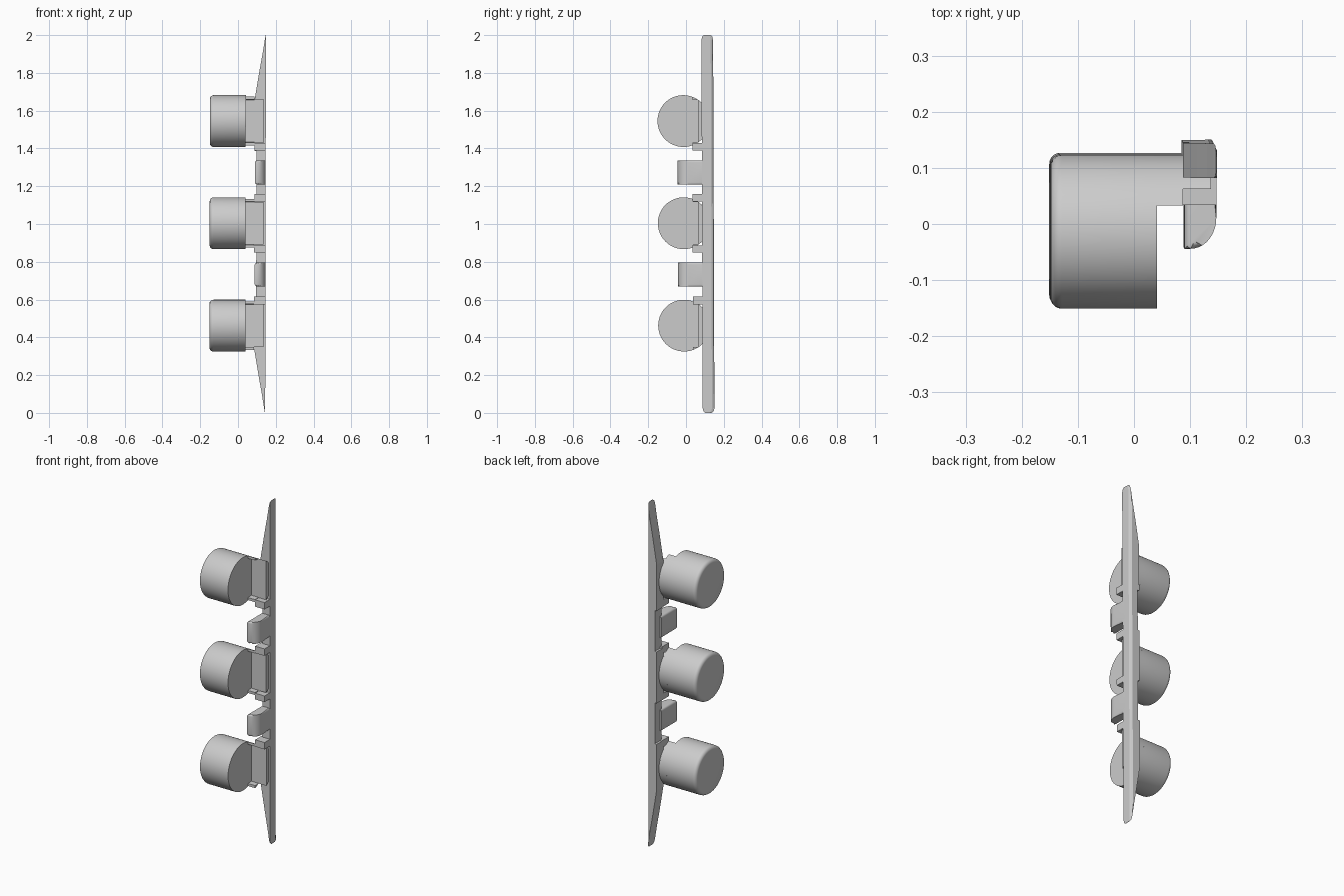
import bpy, bmesh, math
from mathutils import Matrix

cube = bpy.data.objects.get("Cube")
if cube:
    bpy.data.objects.remove(cube, do_unlink=True)

grey = bpy.data.materials.new("plain_grey")
grey.use_nodes = True
colour = (0.6, 0.6, 0.6, 1)
grey.diffuse_color = colour
grey.node_tree.nodes["Principled BSDF"].inputs["Base Color"].default_value = colour


def finish(name, bm, smooth=False):
    """Lean the part slightly with the whole assembly and make its object."""
    for v in bm.verts:
        lean = v.co.z - 1
        v.co.x += 0.002 * lean
        v.co.y -= 0.0035 * lean
    bmesh.ops.recalc_face_normals(bm, faces=bm.faces)
    mesh = bpy.data.meshes.new(name)
    bm.to_mesh(mesh)
    bm.free()
    mesh.materials.append(grey)
    ob = bpy.data.objects.new(name, mesh)
    bpy.context.collection.objects.link(ob)
    if smooth:
        bpy.ops.object.select_all(action="DESELECT")
        ob.select_set(True)
        bpy.context.view_layer.objects.active = ob
        bpy.ops.object.shade_smooth_by_angle(angle=math.radians(35))
    return ob


def loft(rings):
    """Skin closed rings of points and cap both ends."""
    bm = bmesh.new()
    loops = [[bm.verts.new(p) for p in ring] for ring in rings]
    n = len(loops[0])
    for a, b in zip(loops, loops[1:]):
        for i in range(n):
            j = (i + 1) % n
            bm.faces.new((a[i], a[j], b[j], b[i]))
    bm.faces.new(loops[0])
    bm.faces.new(loops[-1])
    return bm


def box(name, x, y, z):
    ring = [(x[0], y[0]), (x[1], y[0]), (x[1], y[1]), (x[0], y[1])]
    finish(name, loft([[(px, py, h) for px, py in ring] for h in z]))


# Long tapered rail: height, inner edge, narrowing at the tip
OUT, FRONT, BACK = 0.146, 0.085, 0.147
half = [(0, 0.1445, 0.014), (0.008, 0.143, 0.004), (0.025, 0.14, 0),
        (0.1, 0.128, 0), (0.2, 0.11, 0), (0.345, 0.086, 0),
        (0.613, 0.086, 0), (0.614, 0.097, 0), (0.85, 0.097, 0), (0.851, 0.086, 0)]
stations = half + [(2 - z, x, s) for z, x, s in reversed(half)]
rings = []
for z, xin, s in stations:
    f, b = FRONT + s, BACK - s
    rings.append([(xin, f, z), (OUT, f, z), (OUT, b - 0.013, z),
                  (max(xin, OUT - 0.004), b - 0.005, z),
                  (max(xin, OUT - 0.012), b, z), (xin, b, z)])
finish("rail", loft(rings))

# Round knobs with a notched neck joining each to the rail
R, CY = 0.137, -0.012
for tag, cz in (("lower", 0.462), ("middle", 1.004), ("upper", 1.545)):
    bm = bmesh.new()
    place = Matrix.Translation((-0.055, CY, cz)) @ Matrix.Rotation(math.pi / 2, 4, "Y")
    bmesh.ops.create_cone(bm, cap_ends=True, segments=72, radius1=R, radius2=R,
                          depth=0.19, matrix=place)
    rim = [e for e in bm.edges if all(v.co.x < -0.1 for v in e.verts)]
    bmesh.ops.bevel(bm, geom=rim, offset=0.02, segments=5, profile=0.5, affect="EDGES")
    finish(tag + "_knob", bm, True)

    def segment(front):
        a = math.acos((front - CY) / R)
        return [(CY + R * math.cos(t), cz + R * math.sin(t))
                for t in (a * (i / 12 - 1) for i in range(25))]

    lipped = segment(0.035) + [(0.035, cz + 0.114), (0.065, cz + 0.112),
                               (0.065, cz - 0.112), (0.035, cz - 0.114)]
    for part, prof, x in (("neck", lipped, (0.038, 0.086)),
                          ("neck_root", segment(0.065), (0.084, 0.136))):
        finish(tag + "_" + part, loft([[(h, y, z) for y, z in prof] for h in x]), True)

# Ledges on the rail beside the knobs
for i, z in enumerate(((0.575, 0.615), (0.85, 0.886), (1.12, 1.16), (1.39, 1.43))):
    box("ledge_%d" % (i + 1), (0.086, OUT), (0.035, 0.1), z)

# Buttons between the knobs, rounded toward the outer side
outline = [(0.089, 0.1), (0.089, -0.043)]
outline += [(0.1 + 0.046 * math.sin(t), 0.012 - 0.055 * math.cos(t))
            for t in (math.pi / 2 * i / 10 for i in range(11))]
outline.append((OUT, 0.1))
for tag, z in (("lower", (0.67, 0.795)), ("upper", (1.21, 1.336))):
    bm = loft([[(x, y, h) for x, y in outline] for h in z])
    edges = [e for e in bm.edges if abs(e.verts[0].co.z - e.verts[1].co.z) < 0.001
             and min(v.co.y for v in e.verts) < 0.05]
    bmesh.ops.bevel(bm, geom=edges, offset=0.01, segments=3, profile=0.5,
                    affect="EDGES", clamp_overlap=True)
    finish(tag + "_button", bm, True)
